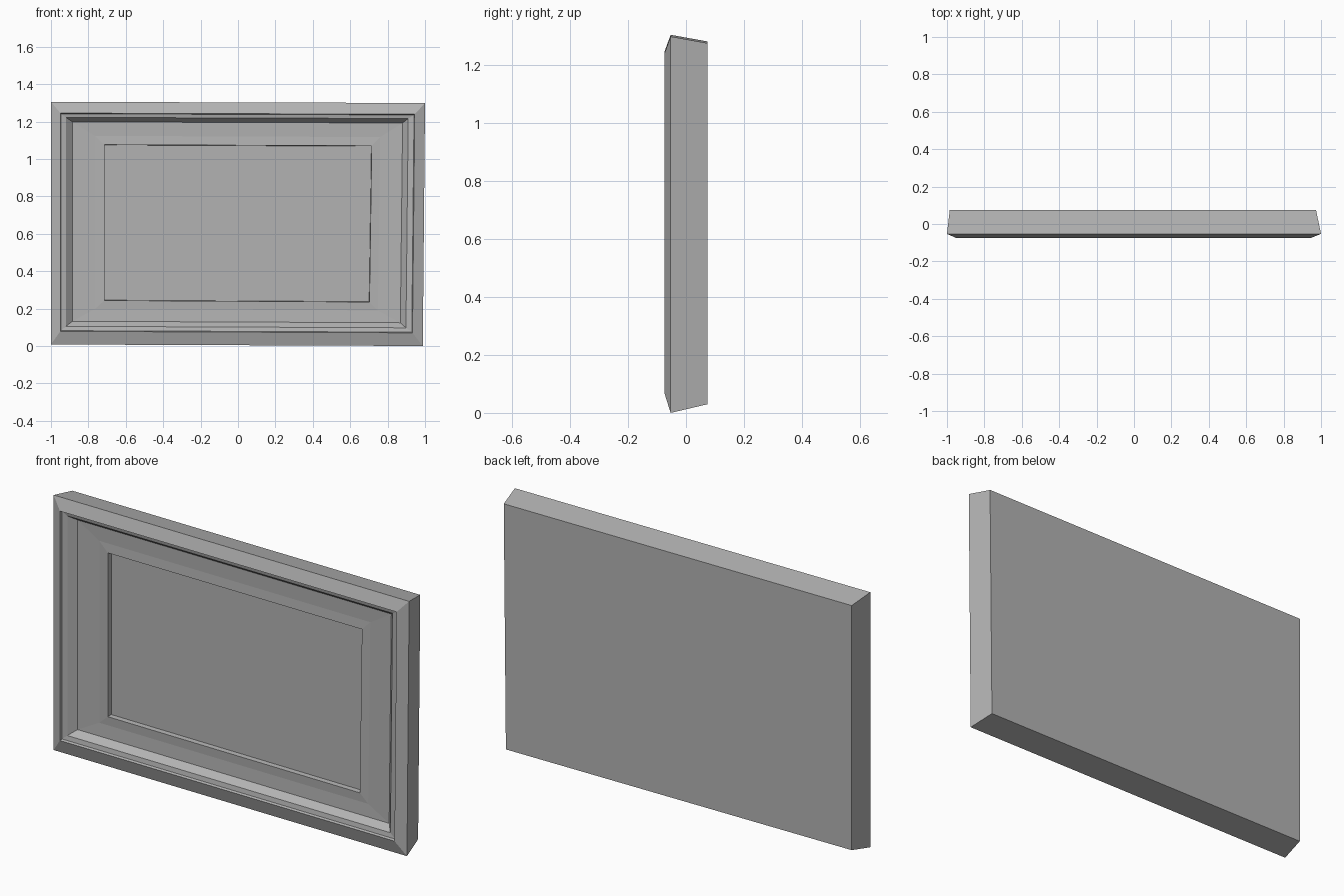
import bpy, bmesh

if "Cube" in bpy.data.objects:
    bpy.data.objects.remove(bpy.data.objects["Cube"])

grey = bpy.data.materials.new("plain grey")
grey.diffuse_color = (0.45, 0.45, 0.45, 1)
grey.use_nodes = True
grey.node_tree.nodes["Principled BSDF"].inputs["Base Color"].default_value = grey.diffuse_color


def nested_rings(name, rings, cap_first, cap_last):
    """Bridge nested rectangles (x0, x1, z0, z1, y); slightly hand-made skew on the right."""
    bm = bmesh.new()
    loops = []
    for x0, x1, z0, z1, y in rings:
        pts = [(x0, z0), (x1 - 0.012, z0 - 0.008), (x1, z1 - 0.006), (x0, z1)]
        loops.append([bm.verts.new((x, y, z)) for x, z in pts])
    for a, b in zip(loops, loops[1:]):
        for i in range(4):
            j = (i + 1) % 4
            bm.faces.new((a[i], a[j], b[j], b[i]))
    if cap_first:
        bm.faces.new(loops[0][::-1])
    if cap_last:
        bm.faces.new(loops[-1])
    bmesh.ops.recalc_face_normals(bm, faces=bm.faces)
    me = bpy.data.meshes.new(name)
    bm.to_mesh(me)
    bm.free()
    me.materials.append(grey)
    ob = bpy.data.objects.new(name, me)
    bpy.context.collection.objects.link(ob)
    return ob


# Whole picture frame: back, tapered sides, moulding, mat and sunken picture
nested_rings("picture_frame", [
    (-0.985, 0.973, 0.038, 1.282, 0.075),   # back
    (-1.000, 1.000, 0.008, 1.305, -0.053),  # outer edge
    (-0.950, 0.945, 0.078, 1.245, -0.075),  # raised front edge
    (-0.946, 0.941, 0.082, 1.241, -0.062),  # step down
    (-0.920, 0.910, 0.105, 1.222, -0.058),  # moulding lip
    (-0.885, 0.880, 0.132, 1.198, -0.025),  # mat outer edge
    (-0.765, 0.760, 0.198, 1.123, -0.022),  # mat inner band
    (-0.715, 0.715, 0.243, 1.076, -0.025),  # window edge
    (-0.713, 0.713, 0.245, 1.074, 0.000),   # sunken picture
], True, True)
